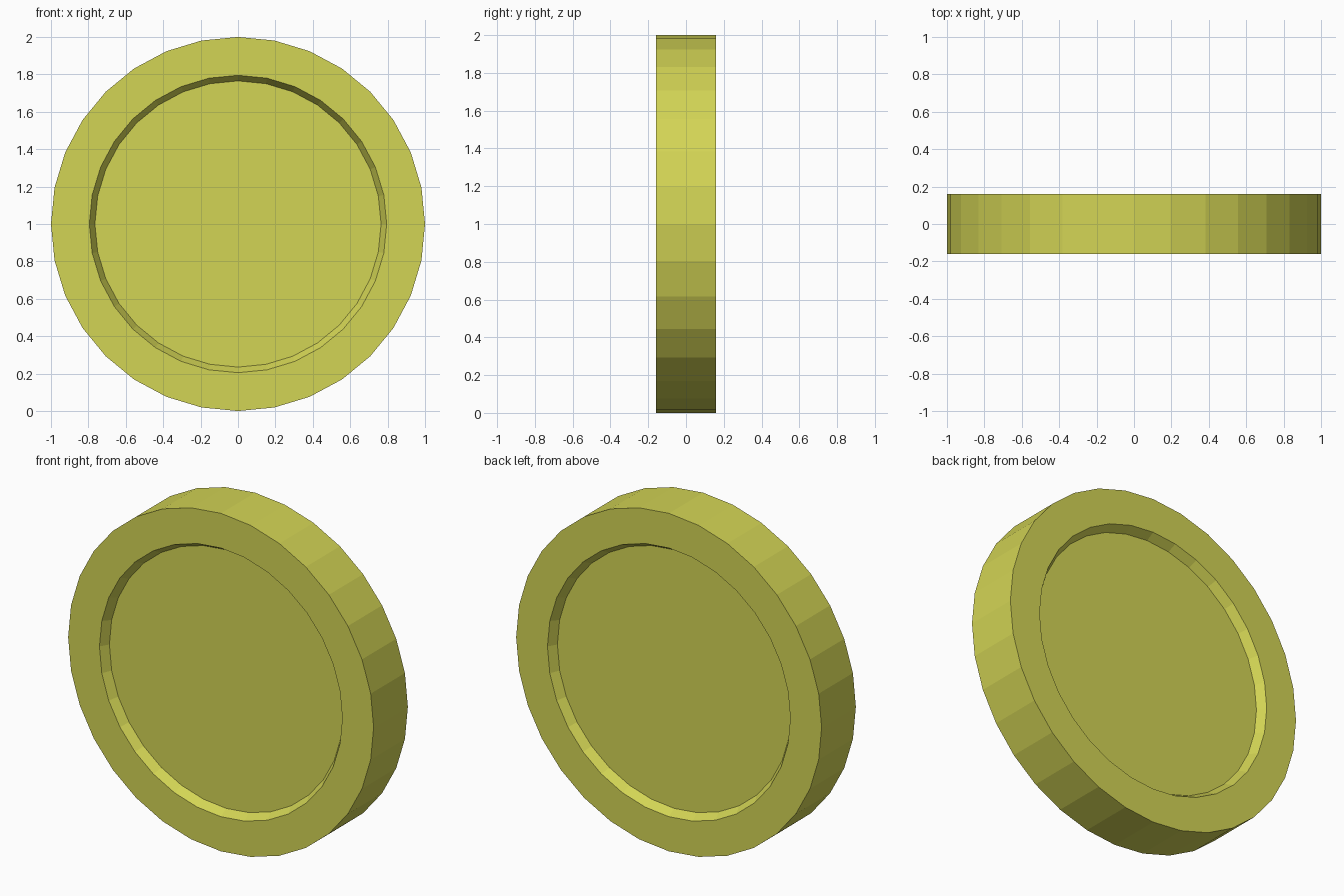
import bpy, bmesh
from math import sin, cos, pi

if "Cube" in bpy.data.objects:
    bpy.data.objects.remove(bpy.data.objects["Cube"])

SIDES = 32
# (radius, y) from the front recess floor, over the rim, to the back recess floor
PROFILE = [(0.765, -0.11), (0.795, -0.16), (1.0, -0.16),
           (1.0, 0.16), (0.795, 0.16), (0.765, 0.11)]

bm = bmesh.new()
rings = [[bm.verts.new((r * sin(2 * pi * i / SIDES), y, 1 + r * cos(2 * pi * i / SIDES)))
          for i in range(SIDES)] for r, y in PROFILE]

# Rim and recess walls
for a, b in zip(rings, rings[1:]):
    for i in range(SIDES):
        j = (i + 1) % SIDES
        bm.faces.new((a[i], a[j], b[j], b[i]))

# Recessed front and back faces
bm.faces.new(rings[0])
bm.faces.new(rings[-1])
bmesh.ops.recalc_face_normals(bm, faces=bm.faces)

mesh = bpy.data.meshes.new("coin")
bm.to_mesh(mesh)
bm.free()
coin = bpy.data.objects.new("coin", mesh)
bpy.context.collection.objects.link(coin)

# Yellow gold
gold = bpy.data.materials.new("gold")
gold.diffuse_color = (0.65, 0.66, 0.09, 1)
gold.use_nodes = True
gold.node_tree.nodes["Principled BSDF"].inputs["Base Color"].default_value = gold.diffuse_color
mesh.materials.append(gold)
